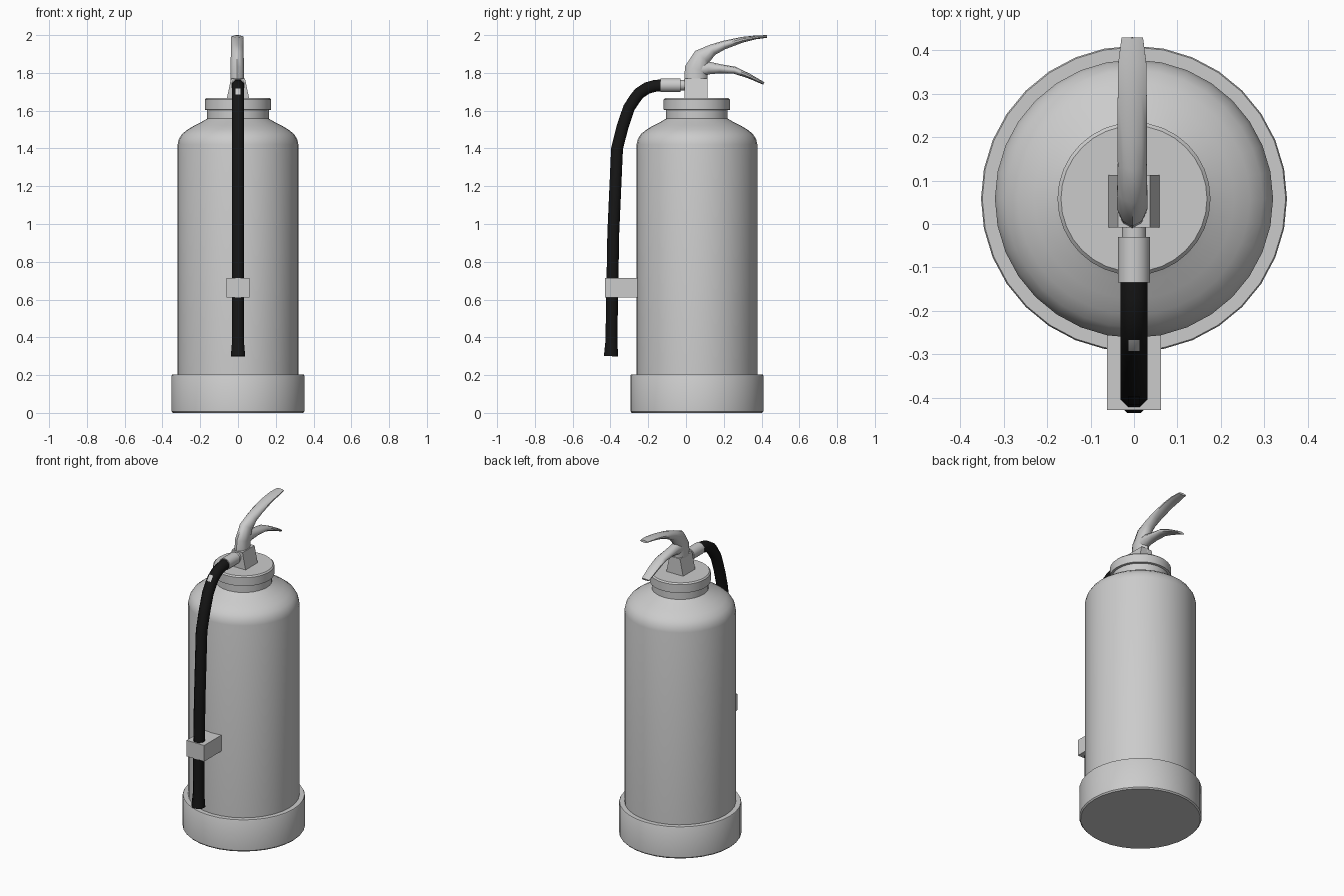
import bpy, bmesh
from math import sin, cos, pi, radians
from mathutils import Vector

if "Cube" in bpy.data.objects:
    bpy.data.objects.remove(bpy.data.objects["Cube"])

AXIS_Y = 0.058  # cylinder axis


def finish(bm, name, mats=(), angle=35):
    bmesh.ops.recalc_face_normals(bm, faces=bm.faces)
    me = bpy.data.meshes.new(name)
    bm.to_mesh(me)
    bm.free()
    ob = bpy.data.objects.new(name, me)
    bpy.context.collection.objects.link(ob)
    for m in mats:
        me.materials.append(m)
    bpy.ops.object.select_all(action='DESELECT')
    bpy.context.view_layer.objects.active = ob
    ob.select_set(True)
    bpy.ops.object.shade_smooth_by_angle(angle=radians(angle))
    return ob


def skin(bm, rings):
    # bridge a chain of vertex rings and close both ends
    n = len(rings[0])
    for a, b in zip(rings, rings[1:]):
        for i in range(n):
            j = (i + 1) % n
            bm.faces.new((a[i], a[j], b[j], b[i]))
    bm.faces.new(rings[0])
    bm.faces.new(rings[-1])


def lathe(name, profile, n=32):
    bm = bmesh.new()
    skin(bm, [[bm.verts.new((r * cos(2 * pi * i / n), AXIS_Y + r * sin(2 * pi * i / n), z))
               for i in range(n)] for r, z in profile])
    return finish(bm, name)


def sweep(name, sections, n=8, x=0.0, mats=(), patch=None):
    # sections: (y, z, half width in x, half thickness) along a path in the yz plane
    bm = bmesh.new()
    pts = [Vector((0, s[0], s[1])) for s in sections]
    rings = []
    for k, (y, z, w, t) in enumerate(sections):
        d = (pts[min(k + 1, len(pts) - 1)] - pts[max(k - 1, 0)]).normalized()
        up = Vector((0, -d.z, d.y))
        ring = []
        for i in range(n):
            a = 2 * pi * (i + 0.5) / n
            p = pts[k] + up * (t * sin(a))
            ring.append(bm.verts.new((x + w * cos(a), p.y, p.z)))
        rings.append(ring)
    skin(bm, rings)
    if patch:
        bm.faces.ensure_lookup_table()
        min(bm.faces, key=lambda f: (f.calc_center_median() - Vector(patch)).length).material_index = 1
    return finish(bm, name, mats, 50)


def block(name, y0, y1, z0, z1, w0, w1):
    # box whose half width goes from w0 (bottom) to w1 (top)
    bm = bmesh.new()
    skin(bm, [[bm.verts.new((sx * w, y, z)) for sx, y in ((-1, y0), (1, y0), (1, y1), (-1, y1))]
              for z, w in ((z0, w0), (z1, w1))])
    return finish(bm, name, angle=30)


black = bpy.data.materials.new("black_rubber")
black.diffuse_color = (0.008, 0.008, 0.008, 1)
black.use_nodes = True
black.node_tree.nodes["Principled BSDF"].inputs["Base Color"].default_value = black.diffuse_color
grey = bpy.data.materials.new("grey_mark")
grey.diffuse_color = (0.8, 0.8, 0.8, 1)
grey.use_nodes = True
grey.node_tree.nodes["Principled BSDF"].inputs["Base Color"].default_value = grey.diffuse_color

# Tank, foot ring and neck cap
lathe("base", [(0.345, 0), (0.352, 0.008), (0.352, 0.197), (0.349, 0.202), (0.315, 0.202)])
lathe("tank", [(0.32, 0.15), (0.32, 1.42), (0.313, 1.45), (0.296, 1.477), (0.267, 1.5),
               (0.23, 1.522), (0.19, 1.542), (0.163, 1.558), (0.163, 1.61)])
lathe("cap", [(0.16, 1.602), (0.176, 1.605), (0.176, 1.658), (0.168, 1.666)])

# Valve and handles
block("valve_body", -0.008, 0.113, 1.66, 1.77, 0.06, 0.037)
sweep("carry_handle", [(0.052, 1.75, 0.037, 0.062), (0.054, 1.82, 0.037, 0.061),
                       (0.085, 1.885, 0.036, 0.048), (0.14, 1.922, 0.035, 0.03),
                       (0.2, 1.947, 0.036, 0.023), (0.3, 1.976, 0.035, 0.015),
                       (0.37, 1.988, 0.034, 0.01), (0.429, 1.993, 0.026, 0.007)], 10, -0.004)
sweep("squeeze_lever", [(0.07, 1.82, 0.033, 0.045), (0.12, 1.826, 0.033, 0.034),
                        (0.18, 1.822, 0.033, 0.024), (0.257, 1.814, 0.033, 0.019),
                        (0.33, 1.785, 0.033, 0.013), (0.412, 1.744, 0.027, 0.007)], 10, -0.004)

# Hose fitting
sweep("outlet_pipe", [(0.01, 1.735, 0.028, 0.028), (-0.05, 1.735, 0.028, 0.028)], 16)
sweep("hose_collar", [(-0.03, 1.735, 0.037, 0.037), (-0.135, 1.735, 0.037, 0.037)], 16)

# Hose with one pale mark on its bend
R = 0.034
sweep("hose", [(-0.12, 1.735, R, R), (-0.165, 1.731, R, R), (-0.205, 1.72, R, R),
               (-0.247, 1.693, R, R), (-0.267, 1.668, R, R), (-0.302, 1.615, R, R),
               (-0.337, 1.51, R, R), (-0.365, 1.4, R, R), (-0.385, 0.95, R, R),
               (-0.393, 0.5, R, R), (-0.395, 0.38, R, R), (-0.397, 0.3, 0.041, 0.041)],
      8, 0, (black, grey), (0, -0.285, 1.702))

# Clip holding the hose to the tank
block("hose_clip", -0.428, -0.25, 0.612, 0.714, 0.062, 0.062)
